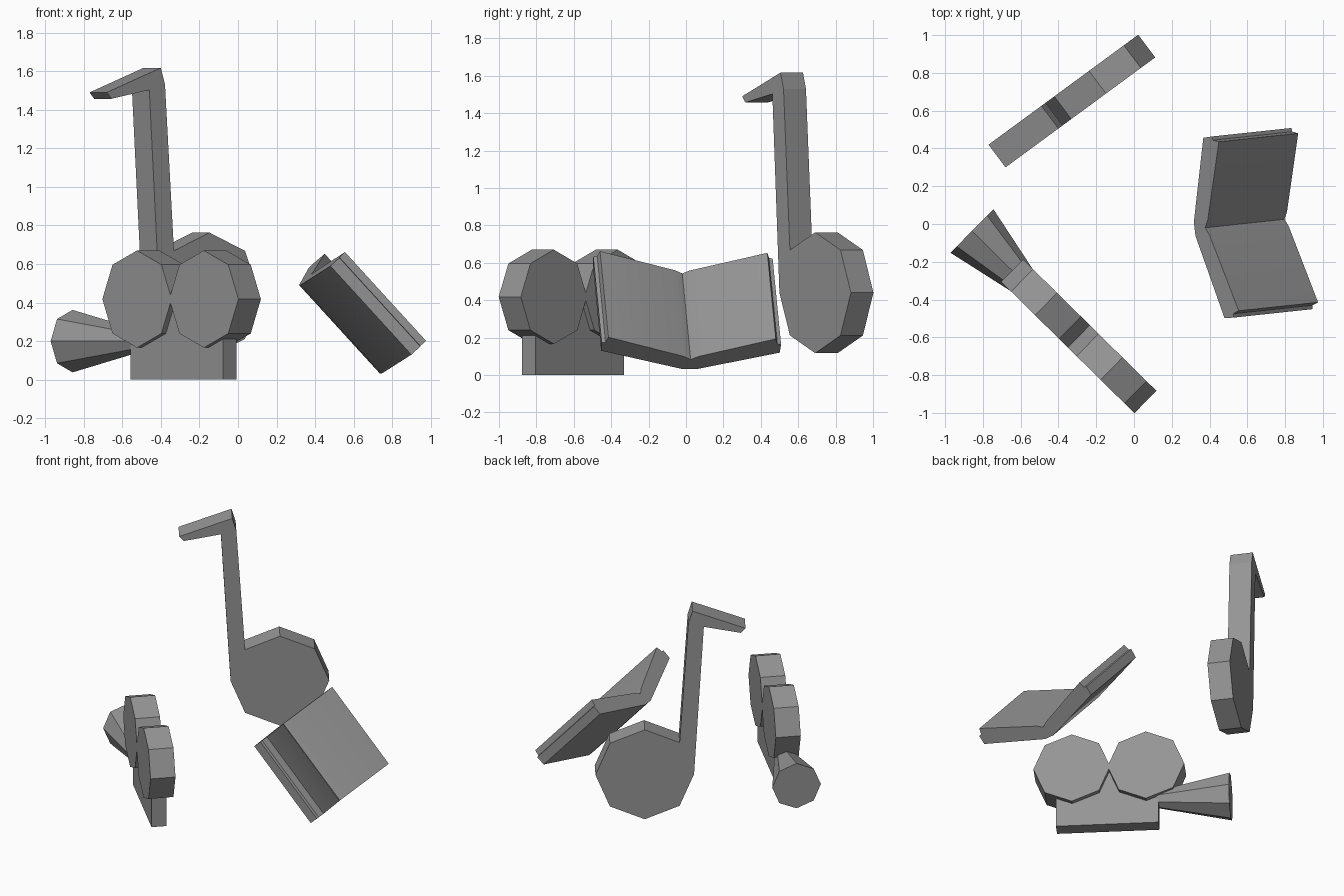
import bpy, bmesh, math
from mathutils import Vector as V

if "Cube" in bpy.data.objects:
    bpy.data.objects.remove(bpy.data.objects["Cube"])

grey = bpy.data.materials.new("dark_grey")
grey.diffuse_color = (0.3, 0.3, 0.3, 1)
grey.use_nodes = True
grey.node_tree.nodes["Principled BSDF"].inputs["Base Color"].default_value = grey.diffuse_color


def prism(name, pts, origin, a, b, depth):
    """Extrude a 2D profile lying in the plane (a, b) at origin by the vector depth."""
    bm = bmesh.new()
    verts = [bm.verts.new(origin + a * p + b * q) for p, q in pts]
    face = bm.faces.new(verts)
    ext = bmesh.ops.extrude_face_region(bm, geom=[face])
    moved = [g for g in ext["geom"] if isinstance(g, bmesh.types.BMVert)]
    bmesh.ops.translate(bm, verts=moved, vec=depth)
    return finish(name, bm)


def finish(name, bm):
    bmesh.ops.recalc_face_normals(bm, faces=bm.faces)
    mesh = bpy.data.meshes.new(name)
    bm.to_mesh(mesh)
    bm.free()
    mesh.materials.append(grey)
    ob = bpy.data.objects.new(name, mesh)
    bpy.context.collection.objects.link(ob)
    return ob


def octagon(cx, cz, r):
    return [(cx + r * math.cos(i * math.pi / 4), cz + r * math.sin(i * math.pi / 4))
            for i in range(8)]


up = V((0, 0, 1))

# Music note: flag, stem and eight-sided head in one upright slab
head = octagon(0.66, 0.44, 0.323)
head = head[4:] + head[:4]                       # left point, round to upper left
note = [(0, 1.49), (0.03, 1.457), (0.273, 1.503)] + head + [(0.374, 1.53), (0.347, 1.617)]
prism("music_note", note, V((-0.68, 0.30, 0)), V((0.806, 0.592, 0)), up,
      V((-0.09, 0.12, 0)))

# Film camera: two reels, a thinner body and a flared lens on one axis
axis = V((-0.712, 0.702, 0))
side = V((0.702, 0.712, 0))
mid = V((0.059, -0.941, 0))
for name, u in (("front_reel", 0.25), ("rear_reel", 0.737)):
    prism(name, octagon(u, 0.418, 0.252), mid - side * 0.083, axis, up, side * 0.166)
body = [(0.143, 0), (0.817, 0), (0.817, 0.39), (0.143, 0.39)]
prism("camera_body", body, mid - side * 0.05, axis, up, side * 0.10)

bm = bmesh.new()
rings = [[bm.verts.new(mid + axis * u + side * x + up * z) for x, z in octagon(0, 0.2, r)]
         for u, r in ((0.80, 0.057), (1.288, 0.162))]
for i in range(8):
    j = (i + 1) % 8
    bm.faces.new((rings[0][i], rings[0][j], rings[1][j], rings[1][i]))
for ring in rings:
    bm.faces.new(ring)
finish("camera_lens", bm)

# Open book: V section (cover, page step, valley) swept along the spine
length = V((0.42, 0.045, -0.46))
width = V((-0.106, 0.994, 0))
rise = V((0.733, 0.078, 0.676))
half = [(0.036, -0.077), (0.475, 0.055), (0.477, 0.118), (0.457, 0.122),
        (0.445, 0.163), (0.04, 0.024)]
left = [(-p * 1.025, q + max(0, 0.03 * p)) for p, q in reversed(half)]
section = half + [(0, 0)] + left
book = prism("open_book", section, V((0.377, -0.02, 0.543)), width, rise, length)
bpy.context.view_layer.objects.active = book
book.select_set(True)
bpy.ops.object.shade_smooth_by_angle(angle=math.radians(20))
